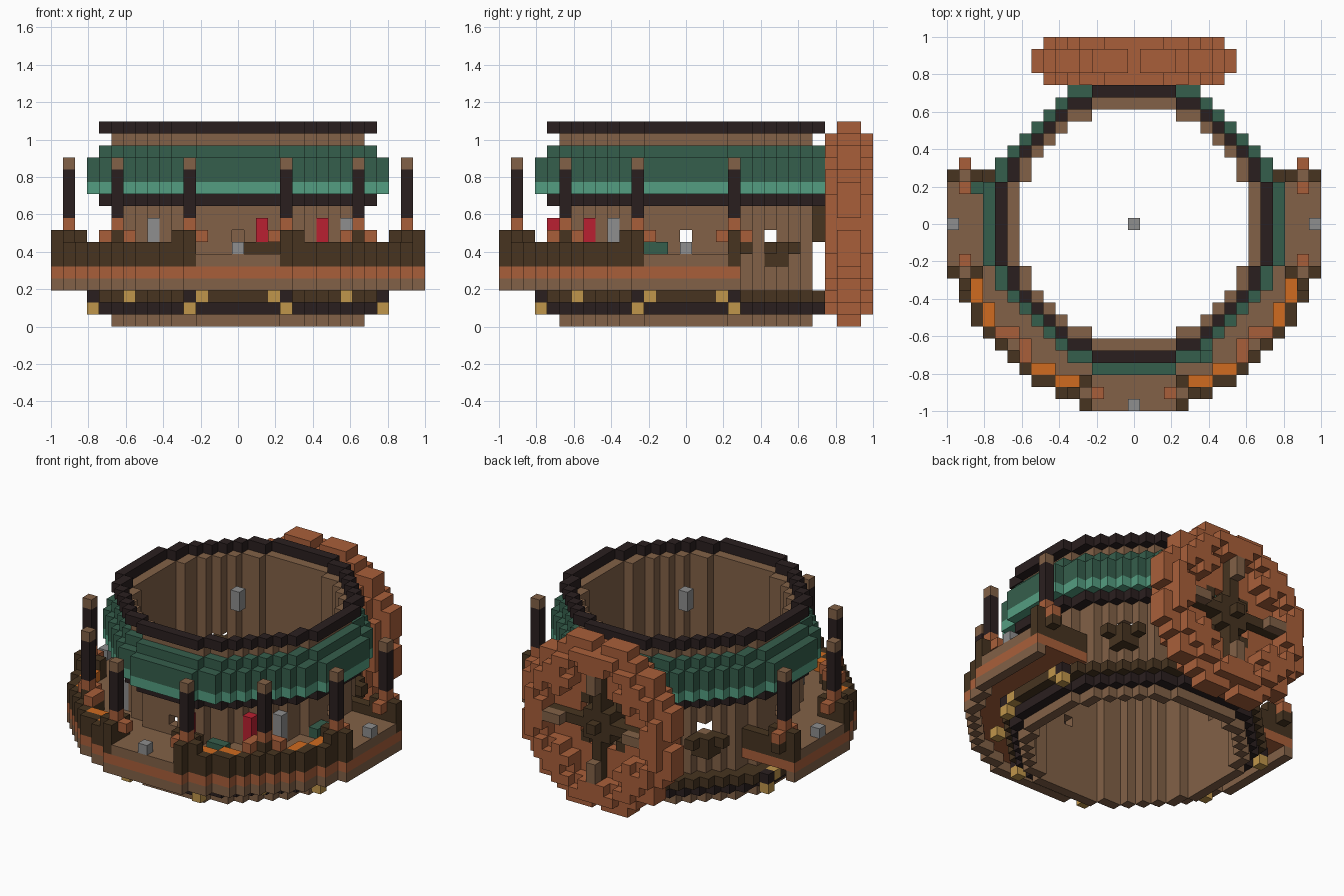
import bpy, bmesh, math
from mathutils import Vector

cube = bpy.data.objects.get("Cube")
if cube:
    bpy.data.objects.remove(cube)

U = 2 / 31  # block size


def material(name, hex_code):
    srgb = [int(hex_code[n:n + 2], 16) / 255 for n in (0, 2, 4)]
    colour = [c / 12.92 if c < 0.04 else ((c + 0.055) / 1.055) ** 2.4 for c in srgb] + [1]
    mat = bpy.data.materials.new(name)
    mat.use_nodes = True
    mat.diffuse_color = colour
    mat.node_tree.nodes["Principled BSDF"].inputs["Base Color"].default_value = colour
    return mat


PALETTE = {
    "plank_brown": "826147", "black_wood": "2a1f1f", "dark_brown": "473420",
    "rust": "a95f3a", "roof_green": "355e4c", "light_green": "549e81",
    "gold": "c0964b", "orange": "d06b20", "red": "ba2031", "grey": "8e8e8e",
}
MATS = {name: material(name, code) for name, code in PALETTE.items()}
ORDER = list(PALETTE)

cells = {}  # block position -> (part, colour)


def put(part, colour, i, j, levels):
    for k in levels:
        cells[i, j, k] = (part, colour)


def mirrored(part, colour, i, j, levels):
    for s in (-1, 1):
        put(part, colour, s * i, j, levels)


def disc(lo, hi):
    n = int(hi) + 1
    for i in range(-n, n + 1):
        for j in range(-n, n + 1):
            if lo <= math.hypot(i, j) < hi:
                yield i, j


def on_edge(i, j, limit):
    return math.hypot(abs(i) + 1, j) >= limit or math.hypot(i, abs(j) + 1) >= limit


# Tower wall ring, then each wider ring grown from the one inside it
RINGS = {10: set(disc(9.5, 10.5))}
filled = set(disc(0, 10.5))
for radius in (11, 12):
    grown = {(i + a, j + b) for i, j in filled
             for a, b in ((1, 0), (-1, 0), (0, 1), (0, -1))}
    RINGS[radius] = grown - filled
    filled = grown


def ring(part, colour, radius, levels):
    for i, j in RINGS[radius]:
        if j < 12:  # the wheel takes the space behind
            put(part, colour, i, j, levels)


# Round tower wall with small windows
ring("tower_wall", "plank_brown", 10, range(16))
for window in ((0, -10, 7), (10, 0, 7), (-10, 0, 7), (7, 7, 7), (-7, 7, 7)):
    del cells[window]

# Bands around the tower
ring("lower_band", "black_wood", 11, [1])
ring("bracket_band", "dark_brown", 12, [2])
ring("bracket_band", "dark_brown", 11, [2])
ring("roof_lower_trim", "black_wood", 11, [10])
ring("awning", "light_green", 12, [11])
ring("awning", "roof_green", 12, [12, 13])
ring("awning", "roof_green", 11, [11, 12, 13, 14])
ring("top_rim", "black_wood", 11, [16])

# Deck around the front and sides, with railing and planters
DECK = 15.54
for i, j in disc(10.5, DECK):
    if j > 4:
        continue
    gate = abs(i) <= 3 or abs(j) <= 3
    put("deck_beam", "rust", i, j, [4])
    put("deck_floor", "plank_brown", i, j, [5])
    if on_edge(i, j, DECK):
        put("deck_edge", "plank_brown", i, j, [3])
        if not gate:
            put("railing", "dark_brown", i, j, [5, 6])
    elif j == 4:
        put("railing", "dark_brown", i, j, [5, 6])
    elif j <= -5 and abs(i) >= 5 and (
            on_edge(abs(i) + 1, j, DECK) or on_edge(i, abs(j) + 1, DECK)):
        put("planter", "orange", i, j, [6])

# Posts with stepped bases
for i, j in ((4, -14), (10, -10), (14, -4), (14, 4)):
    if i == -j:
        sides, radial = ((-1, -1), (1, 1), (-1, 0), (0, 1)), ()
    elif i > 10:
        sides, radial = ((0, -1), (0, 1)), ((-1, 0), (1, 0))
    else:
        sides, radial = ((-1, 0), (1, 0)), ((0, -1), (0, 1))
    mirrored("post_base", "dark_brown", i, j, [6, 7])
    mirrored("post_base", "rust", i, j, [8])
    mirrored("post", "black_wood", i, j, range(9, 13))
    mirrored("post_cap", "plank_brown", i, j, [13])
    for a, b in sides:
        if min(abs(i + a), abs(j + b)) > 3:
            mirrored("post_base", "dark_brown", i + a, j + b, [6])
        mirrored("post_base", "rust", i + a, j + b, [7])
    for a, b in radial:
        mirrored("post_base", "dark_brown", i + a, j + b, [6, 7])
mirrored("railing", "dark_brown", 5, -14, [7])
mirrored("railing", "dark_brown", 14, -5, [7])

# Hanging lanterns and brackets under the deck
for i, j in ((4, -12), (12, -4), (12, 4)):
    mirrored("lantern_hook", "black_wood", i, j, [2])
    mirrored("lantern", "gold", i, j, [1])
for i, j in ((3, -12), (12, -3), (12, 3), (9, -9)):
    mirrored("bracket", "gold", i, j, [2])

# Gate lamps, top lamp, and goods standing along the wall
put("gate_lamp", "grey", 0, -15, [6])
mirrored("gate_lamp", "grey", 15, 0, [6])
put("top_lamp", "grey", 0, 0, [15, 16])
put("red_stand", "red", 2, -11, [7, 8])
put("red_stand", "red", 7, -8, [6, 7, 8])
put("grey_stand", "grey", -7, -8, [6, 7, 8])
put("grey_stand", "grey", 9, -6, [6, 7, 8])
for i, j in ((11, -3), (11, -2), (5, -11), (6, -11), (-13, 3)):
    put("green_crate", "roof_green", i, j, [6])
for i in (1, 2, 3):
    put("bench", "dark_brown", i, -11, [6])

# Window boxes at the back
for i, j in ((8, 7), (9, 7), (8, 8), (7, 8), (7, 9)):
    mirrored("window_box", "dark_brown", i, j, [6])
    if (i, j) not in ((9, 7), (7, 9)):
        mirrored("window_box", "dark_brown", i, j, [5])

# Toothed wheel at the back: thick rim, raised blocks, spokes, hub
for i, h in disc(0, 8.6):
    d = math.hypot(i, h)
    k = h + 8
    axis = i == 0 or h == 0
    sector = int((math.atan2(h, i) / math.tau + 1) * 16 + 0.5) % 2
    if d >= 3 and not (axis and d >= 7.6):
        put("wheel_rim", "rust", i, 13, [k])
        if d >= 4.5 + sector:
            put("wheel_rim", "rust", i, 14, [k])
    if 5.5 <= d < 7.6:
        put("wheel_rim", "rust", i, 12, [k])
    if 6.6 <= d < 7.6 or (4.5 <= d < 6.6 and not sector):
        put("wheel_block", "rust", i, 15, [k])
    if axis and d <= 5:
        put("wheel_spoke", "dark_brown", i, 13, [k])
        put("wheel_spoke", "dark_brown", i, 14, [k])
        if d >= 4:
            put("wheel_spoke_end", "plank_brown", i, 15, [k])
    if abs(i) <= 1 and abs(h) <= 1:
        for j in (11, 12, 13, 14):
            put("wheel_hub", "dark_brown", i, j, [k])
    elif abs(i) == abs(h) == 2:
        put("wheel_hub", "dark_brown", i, 13, [k])
put("wheel_hub", "dark_brown", 0, 15, [8])

# Turn the blocks into one mesh per part, keeping only outside faces
AXES = [Vector(v) for v in ((1, 0, 0), (0, 1, 0), (0, 0, 1))]
parts = {}
for pos, (part, colour) in cells.items():
    parts.setdefault(part, []).append((pos, colour))

for part, blocks in parts.items():
    bm = bmesh.new()
    used = sorted({c for _, c in blocks}, key=ORDER.index)
    for pos, colour in blocks:
        centre = Vector(pos) + Vector((0, 0, 0.5))
        for n in range(3):
            for s in (1, -1):
                normal = AXES[n] * s
                if tuple(int(a + b) for a, b in zip(pos, normal)) in cells:
                    continue
                a, b = AXES[(n + 1) % 3] / 2, AXES[(n + 2) % 3] / 2 * s
                mid = centre + normal / 2
                corners = (mid - a - b, mid + a - b, mid + a + b, mid - a + b)
                face = bm.faces.new([bm.verts.new(c * U) for c in corners])
                face.material_index = used.index(colour)
    bmesh.ops.remove_doubles(bm, verts=bm.verts, dist=U / 100)
    mesh = bpy.data.meshes.new(part)
    bm.to_mesh(mesh)
    bm.free()
    for colour in used:
        mesh.materials.append(MATS[colour])
    bpy.context.collection.objects.link(bpy.data.objects.new(part, mesh))
